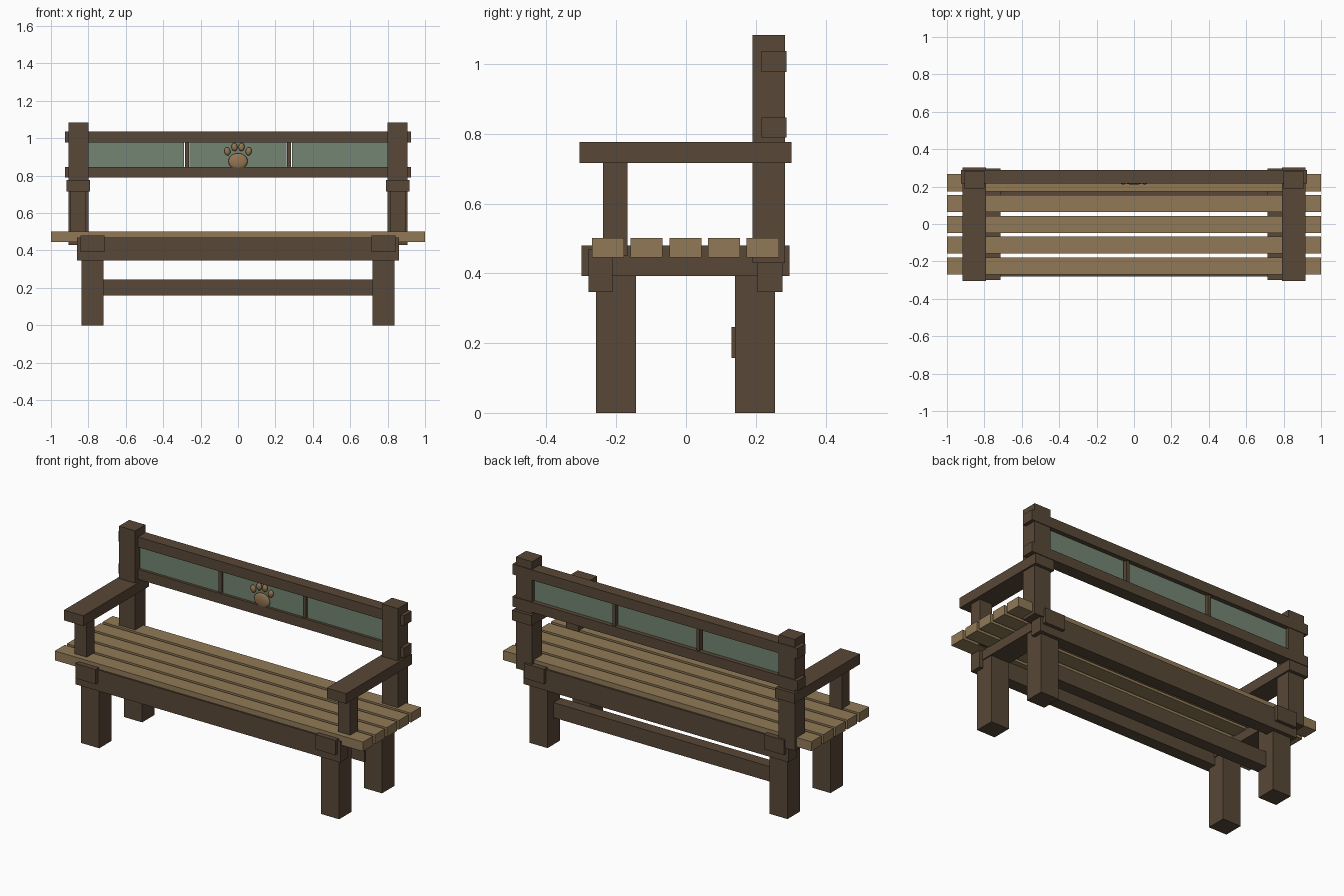
import bpy, bmesh, math
from mathutils import Matrix

if "Cube" in bpy.data.objects:
    bpy.data.objects.remove(bpy.data.objects["Cube"])


def mat(name, rgb):
    m = bpy.data.materials.new(name)
    m.diffuse_color = (*rgb, 1)
    m.use_nodes = True
    m.node_tree.nodes["Principled BSDF"].inputs["Base Color"].default_value = m.diffuse_color
    return m


DARK = mat("dark brown wood", (0.098, 0.065, 0.038))
LIGHT = mat("light tan wood", (0.285, 0.195, 0.096))
GREEN = mat("sage green panel", (0.175, 0.235, 0.175))
PAW = mat("warm brown paw", (0.30, 0.178, 0.085))


def finish(name, bm, m):
    me = bpy.data.meshes.new(name)
    bm.to_mesh(me)
    bm.free()
    me.materials.append(m)
    ob = bpy.data.objects.new(name, me)
    bpy.context.collection.objects.link(ob)
    return ob


def box(name, x, y, z, m=DARK):
    """Box from (min, max) ranges on each axis."""
    bm = bmesh.new()
    c = [(a + b) / 2 for a, b in (x, y, z)]
    s = [b - a for a, b in (x, y, z)]
    bmesh.ops.create_cube(bm, size=1, matrix=Matrix.Translation(c) @ Matrix.Diagonal((*s, 1)))
    return finish(name, bm, m)


def pair(name, x, y, z, m=DARK):
    """Box and its mirror image across x = 0."""
    box(name + "_right", x, y, z, m)
    box(name + "_left", (-x[1], -x[0]), y, z, m)


def pebble(name, x, z, rx, rz, tilt=0):
    """Flattened ellipsoid on the back panel."""
    bm = bmesh.new()
    bmesh.ops.create_uvsphere(
        bm, u_segments=16, v_segments=10, radius=1,
        matrix=Matrix.Translation((x, 0.223, z)) @ Matrix.Rotation(tilt, 4, 'Y')
        @ Matrix.Diagonal((rx, 0.012, rz, 1)))
    for f in bm.faces:
        f.smooth = True
    return finish(name, bm, PAW)


# Base: legs, side rails, aprons, rear stretcher
pair("front_leg", (0.72, 0.837), (-0.258, -0.144), (0, 0.44))
pair("back_leg", (0.72, 0.837), (0.14, 0.255), (0, 0.44))
pair("side_rail", (0.714, 0.843), (-0.30, 0.297), (0.393, 0.48))
box("front_apron", (-0.86, 0.86), (-0.28, -0.21), (0.347, 0.47))
box("back_apron", (-0.86, 0.86), (0.205, 0.277), (0.347, 0.47))
box("stretcher", (-0.73, 0.73), (0.13, 0.20), (0.158, 0.246))

# Seat slats
for i in range(5):
    yc = -0.224 + i * 0.111
    box(f"seat_slat_{i + 1}", (-1, 1), (yc - 0.046, yc + 0.046), (0.446, 0.501), LIGHT)

# Arms and back posts
pair("arm_post", (0.815, 0.895), (-0.238, -0.167), (0.45, 0.73))
pair("armrest", (0.79, 0.916), (-0.305, 0.303), (0.716, 0.776))
pair("back_post", (0.80, 0.905), (0.19, 0.284), (0.43, 1.083))

# Backrest rails, dividers and panels
box("top_back_rail", (-0.926, 0.926), (0.216, 0.288), (0.977, 1.037))
box("bottom_back_rail", (-0.926, 0.926), (0.216, 0.288), (0.789, 0.847))
pair("back_divider", (0.263, 0.283), (0.225, 0.278), (0.84, 0.98))
pair("side_panel", (0.289, 0.81), (0.232, 0.262), (0.84, 0.98), GREEN)
box("middle_panel", (-0.259, 0.259), (0.232, 0.262), (0.84, 0.98), GREEN)

# Paw print: one pad and four toes
pebble("paw_pad", 0, 0.877, 0.052, 0.043)
for i, (x, z, t) in enumerate([(-0.057, 0.93, -0.2), (-0.019, 0.953, -0.06),
                               (0.019, 0.953, 0.06), (0.057, 0.93, 0.2)]):
    pebble(f"paw_toe_{i + 1}", x, z, 0.016, 0.022, t)
